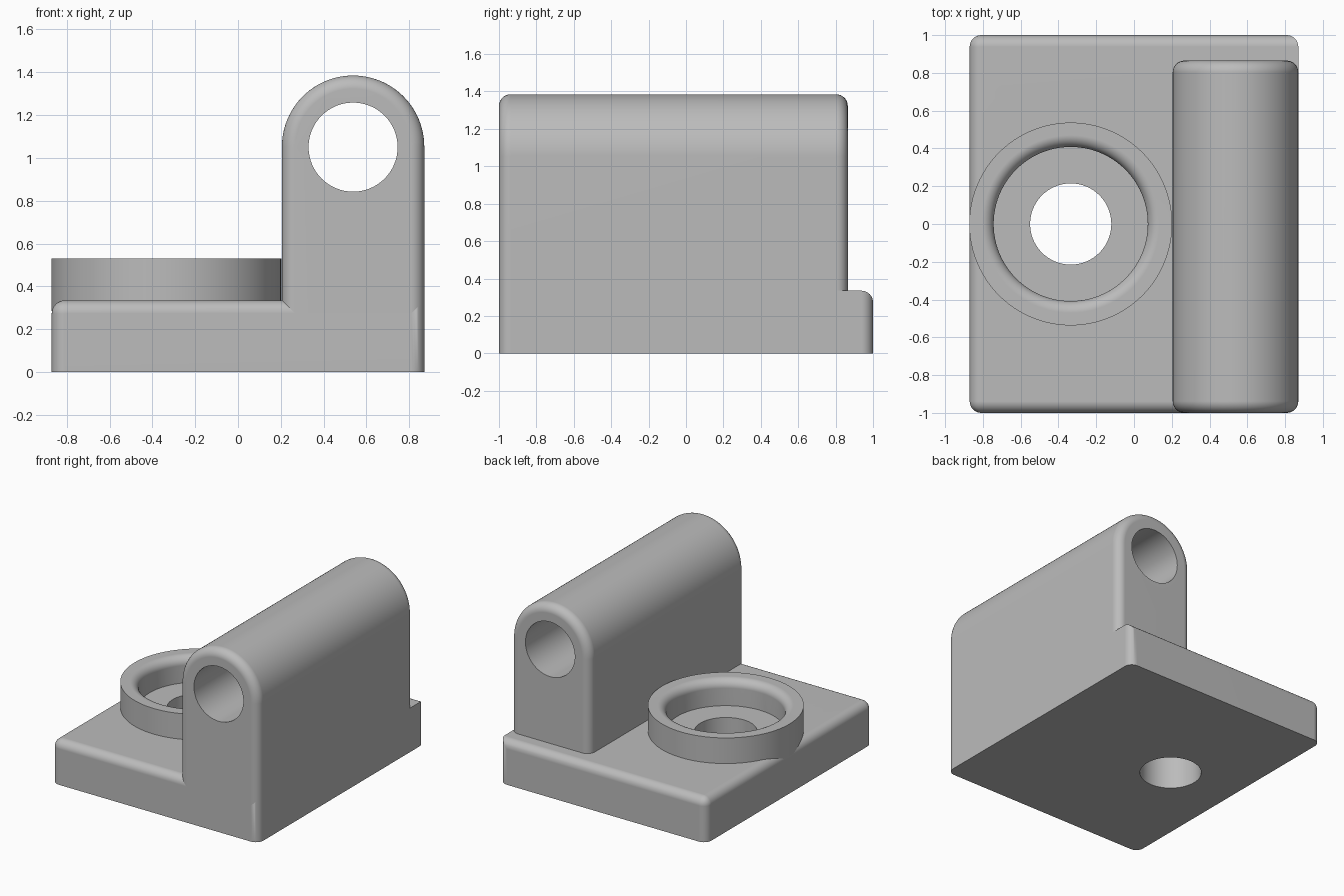
import bpy, bmesh, math
from mathutils import Matrix, Vector

cube = bpy.data.objects.get("Cube")
if cube:
    bpy.data.objects.remove(cube, do_unlink=True)

grey = bpy.data.materials.new("plain grey")
grey.use_nodes = True
grey.diffuse_color = (0.5, 0.5, 0.5, 1)
grey.node_tree.nodes["Principled BSDF"].inputs["Base Color"].default_value = (0.5, 0.5, 0.5, 1)

HALF_W, HALF_L, BASE_H = 0.87, 1.0, 0.335
ROUND = 0.062


def add_object(name, bm):
    bmesh.ops.recalc_face_normals(bm, faces=bm.faces)
    mesh = bpy.data.meshes.new(name)
    bm.to_mesh(mesh)
    bm.free()
    mesh.materials.append(grey)
    obj = bpy.data.objects.new(name, mesh)
    bpy.context.collection.objects.link(obj)
    return obj


def activate(obj):
    bpy.ops.object.select_all(action='DESELECT')
    obj.select_set(True)
    bpy.context.view_layer.objects.active = obj


def round_edges(bm, edges):
    bmesh.ops.bevel(bm, geom=edges, offset=ROUND, offset_type='OFFSET', segments=8,
                    profile=0.5, affect='EDGES', clamp_overlap=False)


def drill(obj, radius, centre, rotation):
    """Cut a round through hole, then discard the cutter."""
    bm = bmesh.new()
    bmesh.ops.create_cone(bm, cap_ends=True, segments=64, radius1=radius, radius2=radius,
                          depth=4, matrix=Matrix.Translation(centre) @ rotation)
    cutter = add_object("hole_cutter", bm)
    cutter.hide_render = True
    mod = obj.modifiers.new("hole", 'BOOLEAN')
    mod.operation, mod.solver, mod.object = 'DIFFERENCE', 'EXACT', cutter
    activate(obj)
    bpy.ops.object.modifier_apply(modifier=mod.name)
    bpy.data.objects.remove(cutter, do_unlink=True)


def finish(obj):
    activate(obj)
    bpy.ops.object.shade_smooth_by_angle(angle=math.radians(32))
    mod = obj.modifiers.new("clean shading", 'WEIGHTED_NORMAL')
    mod.keep_sharp = True


# Base plate: rounded corners and top rim, crisp along the right side
bm = bmesh.new()
bmesh.ops.create_cube(bm, size=1, matrix=Matrix.Translation((0, 0, BASE_H / 2))
                      @ Matrix.Diagonal((2 * HALF_W, 2 * HALF_L, BASE_H, 1)))
rim = []
for e in bm.edges:
    mid = (e.verts[0].co + e.verts[1].co) / 2
    upright = abs(e.verts[0].co.z - e.verts[1].co.z) > 0.1
    if upright or (mid.z > 0.3 and mid.x < 0.5):
        rim.append(e)
round_edges(bm, rim)
base = add_object("base_plate", bm)

# Arched block: upright profile with a half-round top, extruded along y
CX, CZ, R = 0.5375, 1.0525, 0.3325
FRONT, BACK, FOOT = -HALF_L, 0.865, 0.2
profile = [(CX + R, FOOT)]
profile += [(CX + R * math.cos(math.pi * i / 48), CZ + R * math.sin(math.pi * i / 48))
            for i in range(49)]
profile.append((CX - R, FOOT))
bm = bmesh.new()
face = bm.faces.new([bm.verts.new((x, FRONT, z)) for x, z in profile])
new = bmesh.ops.extrude_face_region(bm, geom=[face])["geom"]
bmesh.ops.translate(bm, vec=(0, BACK - FRONT, 0),
                    verts=[v for v in new if isinstance(v, bmesh.types.BMVert)])
if not face.is_valid or len(bm.faces) < len(profile) + 2:
    bm.faces.new([v for v in bm.verts if abs(v.co.y - FRONT) < 1e-5])
ends = []
for e in bm.edges:
    a, b = (v.co for v in e.verts)
    if abs(a.y - b.y) < 1e-5 and max(a.z, b.z) > FOOT + 0.01:
        ends.append(e)
round_edges(bm, ends)
block = add_object("arched_block", bm)

# Raised collar: spun section with a rounded inner lip
HX, TOP, OUTER, INNER = -0.335, 0.53, 0.537, 0.408
section = [(INNER, BASE_H - 0.05), (OUTER, BASE_H - 0.05), (OUTER, TOP)]
section += [(INNER + ROUND - ROUND * math.sin(t), TOP - ROUND + ROUND * math.cos(t))
            for t in (math.pi / 2 * i / 8 for i in range(9))]
bm = bmesh.new()
ring = [bm.verts.new((HX + r, 0, z)) for r, z in section]
loop = [bm.edges.new((ring[i - 1], ring[i])) for i in range(len(ring))]
bmesh.ops.spin(bm, geom=ring + loop, cent=(HX, 0, 0), axis=(0, 0, 1),
               angle=2 * math.pi, steps=96, use_merge=True)
bmesh.ops.remove_doubles(bm, verts=bm.verts, dist=1e-5)
collar = add_object("collar", bm)

# Through holes
drill(base, 0.215, Vector((HX, 0, 0)), Matrix.Identity(4))
drill(block, 0.208, Vector((CX, 0, CZ - 0.002)), Matrix.Rotation(math.pi / 2, 4, 'X'))

for part in (base, block, collar):
    finish(part)
